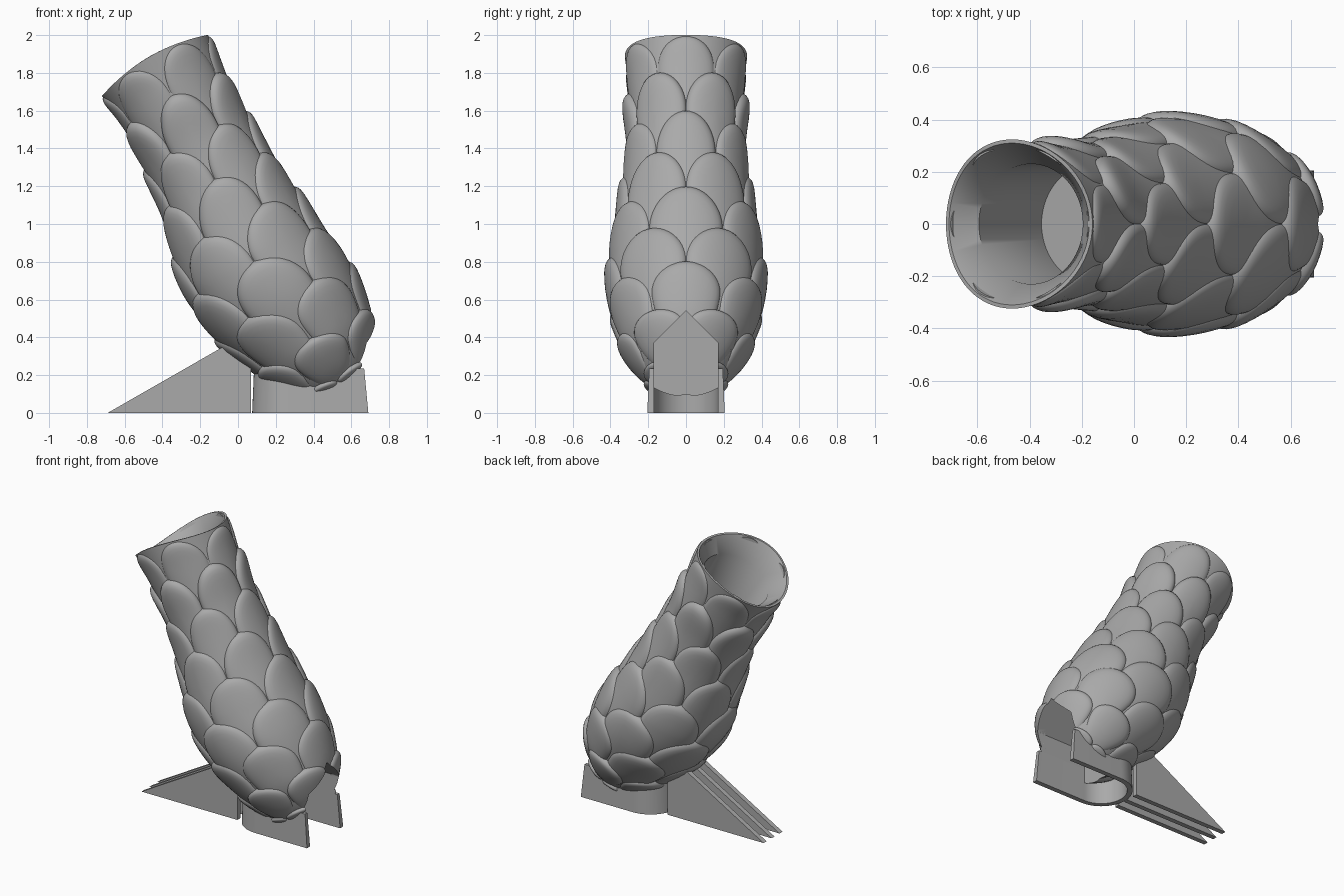
import bpy, bmesh, math
from mathutils import Vector

if "Cube" in bpy.data.objects:
    bpy.data.objects.remove(bpy.data.objects["Cube"])

# One flat grey material
grey = bpy.data.materials.new("plain_grey")
grey.use_nodes = True
grey.diffuse_color = (0.4, 0.4, 0.4, 1)
grey.node_tree.nodes["Principled BSDF"].inputs["Base Color"].default_value = (0.4, 0.4, 0.4, 1)

# Leaning frame: rim centre, downward axis and sideways axis
TILT = math.radians(30)
RIM = Vector((-0.44, 0, 1.84))
DOWN = Vector((math.sin(TILT), 0, -math.cos(TILT)))
SIDE = Vector((math.cos(TILT), 0, math.sin(TILT)))
BACK = Vector((0, 1, 0))

# Distance below the rim, core radius, sideways shift of the centre
PROFILE = [(0, 0.312, 0), (0.15, 0.292, 0), (0.46, 0.28, -0.015), (0.7, 0.302, -0.03),
           (0.94, 0.342, -0.055), (1.16, 0.375, -0.065), (1.42, 0.378, -0.04),
           (1.69, 0.322, -0.005), (1.82, 0.266, 0), (1.92, 0.195, 0), (1.985, 0.11, 0),
           (2.005, 0.04, 0)]
END = PROFILE[-1][0]


def sample(s, col):
    """Smooth interpolation of one profile column."""
    s = min(max(s, 0), END)
    i = next(k for k in range(len(PROFILE) - 1) if s <= PROFILE[k + 1][0])

    def slope(k):
        a, b = PROFILE[max(k - 1, 0)], PROFILE[min(k + 1, len(PROFILE) - 1)]
        return (b[col] - a[col]) / (b[0] - a[0])

    p, q = PROFILE[i], PROFILE[i + 1]
    w = q[0] - p[0]
    t = (s - p[0]) / w
    blend = t * t * (3 - 2 * t)
    return (p[col] * (1 - blend) + q[col] * blend
            + w * t * (1 - t) * (slope(i) * (1 - t) - slope(i + 1) * t))


def radial(angle):
    return SIDE * math.cos(angle) + BACK * math.sin(angle)


def rise(s, angle):
    """The rim stands a little higher at the front and back."""
    return DOWN * (-0.055 * math.sin(angle) ** 2 * max(0, 1 - s / 0.3))


def on_core(s, angle, height):
    """Point at a height above the core surface."""
    s = min(max(s, 0), END)
    e = 0.01
    grade = (sample(s + e, 1) - sample(s - e, 1)) / (2 * e)
    normal = (radial(angle) - DOWN * grade).normalized()
    centre = RIM + DOWN * s + SIDE * sample(s, 2) + rise(s, angle)
    return centre + radial(angle) * sample(s, 1) + normal * height


def finish(name, bm):
    bmesh.ops.recalc_face_normals(bm, faces=bm.faces)
    mesh = bpy.data.meshes.new(name)
    bm.to_mesh(mesh)
    bm.free()
    mesh.materials.append(grey)
    obj = bpy.data.objects.new(name, mesh)
    bpy.context.collection.objects.link(obj)
    return obj


def loft(name, rings):
    """Closed solid from a stack of point rings with capped ends."""
    bm = bmesh.new()
    loops = [[bm.verts.new(p) for p in ring] for ring in rings]
    n = len(loops[0])
    for a, b in zip(loops, loops[1:]):
        for i in range(n):
            j = (i + 1) % n
            bm.faces.new((a[i], a[j], b[j], b[i]))
    bm.faces.new(loops[0])
    bm.faces.new(loops[-1])
    return finish(name, bm)


def smooth(obj, angle=40):
    bpy.ops.object.select_all(action="DESELECT")
    obj.select_set(True)
    bpy.context.view_layer.objects.active = obj
    bpy.ops.object.shade_smooth_by_angle(angle=math.radians(angle))


def cut(obj, cutter):
    bpy.context.view_layer.objects.active = obj
    mod = obj.modifiers.new("opening", "BOOLEAN")
    mod.operation = "DIFFERENCE"
    mod.solver = "EXACT"
    mod.object = cutter
    bpy.ops.object.modifier_apply(modifier=mod.name)


# Arched opening cutter: hull of domes carried outward and down through the floor
IN_R, OPEN_X = 0.17, 0.28
bm = bmesh.new()
for x in (OPEN_X, 1.3):
    for z in (0.37, -0.5):
        made = bmesh.ops.create_uvsphere(bm, u_segments=48, v_segments=24, radius=IN_R)
        bmesh.ops.translate(bm, verts=made["verts"], vec=(x, 0, z))
bmesh.ops.convex_hull(bm, input=bm.verts)
bmesh.ops.delete(bm, geom=[v for v in bm.verts if not v.link_faces], context="VERTS")
hull_faces = [f for f in bm.faces if all(len(e.link_faces) == 2 for e in f.edges)]
strays = set(bm.faces) - set(hull_faces)
bmesh.ops.delete(bm, geom=list(strays), context="FACES")
# Keep only the outer skin: drop dome halves that face into the hull
inner = [v for v in bm.verts if OPEN_X + 0.001 < v.co.x < 1.299 or -0.499 < v.co.z < 0.369]
bmesh.ops.delete(bm, geom=inner, context="VERTS")
skin = bmesh.ops.convex_hull(bm, input=bm.verts)
cutter = finish("opening_cutter", bm)
cutter.hide_render = True

# Core: bore floor, bore, funnel, then the outside down to the foot
SEG = 72
turn = [2 * math.pi * i / SEG for i in range(SEG)]
rings = [[RIM + DOWN * s + radial(a) * r for a in turn] for s, r in ((0.57, 0.23), (0.09, 0.23))]
rings.append([RIM + radial(a) * 0.31 + rise(0, a) for a in turn])
STEPS = 48
rings += [[on_core(END * k / STEPS, a, 0.012) for a in turn] for k in range(STEPS + 1)]
core = loft("core", rings)
cut(core, cutter)
smooth(core)


def make_scale(name, tip, length, angle, lift):
    """Puffed egg-shaped scale lying on the core, broad and thick at its upper tip."""
    around, radii = 48, (0.1, 0.3, 0.5, 0.68, 0.8, 0.88, 0.94, 0.975, 0.993, 1)
    half, wide = math.radians(30.5), 0.37
    turns = [2 * math.pi * i / around for i in range(around)]

    def along(rho, t):
        c = math.cos(t)
        return wide - rho * c * (wide if c > 0 else 1 - wide)

    rings = []
    for rho in radii:
        puff = math.sqrt(max(0, 1 - rho ** 7))
        ring = []
        for t in turns:
            a = along(rho, t)
            height = (lift * (1 - a) + 0.004 * a) * puff - 0.012 * (rho == 1)
            ring.append(on_core(tip + length * a, angle + half * rho * math.sin(t), height))
        rings.append(ring)
    # Buried underside closes the solid
    rings.append([on_core(tip + length * along(0.1, t), angle + half * 0.1 * math.sin(t), -0.03)
                  for t in turns])
    return loft(name, rings)


# Scale rows, six around, each row turned by half a step: tip, length, thickness
ROWS = [(0.004, 0.5, 0.034)] + [(0.24 * k - 0.04, 0.6, 0.062) for k in range(1, 6)]
ROWS += [(1.4, 0.5, 0.058), (1.66, 0.32, 0.052), (1.89, 0.105, 0.036)]
for row, (tip, length, lift) in enumerate(ROWS):
    for k in range(6):
        angle = math.radians(60 * k + 30 * (row % 2))
        scale = make_scale(f"scale_{row + 1}_{k + 1}", tip, length, angle, lift)
        if row > 4:
            cut(scale, cutter)
        if scale.data.polygons:
            smooth(scale, 50)
        else:
            bpy.data.objects.remove(scale)


# U-shaped stand wall under the opening, slightly tapered
def u_path(radius, end_x):
    arc = [math.pi / 2 + math.pi * i / 32 for i in range(33)]
    pts = [(OPEN_X + radius * math.cos(a), radius * math.sin(a)) for a in arc]
    return [(end_x, radius)] + pts + [(end_x, -radius)]


def u_ring(outer, end_x, z):
    return [Vector((x, y, z)) for x, y in u_path(outer, end_x) + u_path(IN_R, end_x)[::-1]]


stand = loft("stand_wall", [u_ring(0.205, 0.69, 0), u_ring(0.195, 0.668, 0.235)])
smooth(stand)

# Three triangular support fins
for i, y in enumerate((-0.09, 0, 0.09)):
    outline = ((-0.69, 0), (0, 0.395), (0.07, 0.395), (0.07, 0))
    loft(f"support_fin_{i + 1}", [[Vector((x, y + d, z)) for x, z in outline] for d in (-0.017, 0.017)])

bpy.data.objects.remove(cutter)
